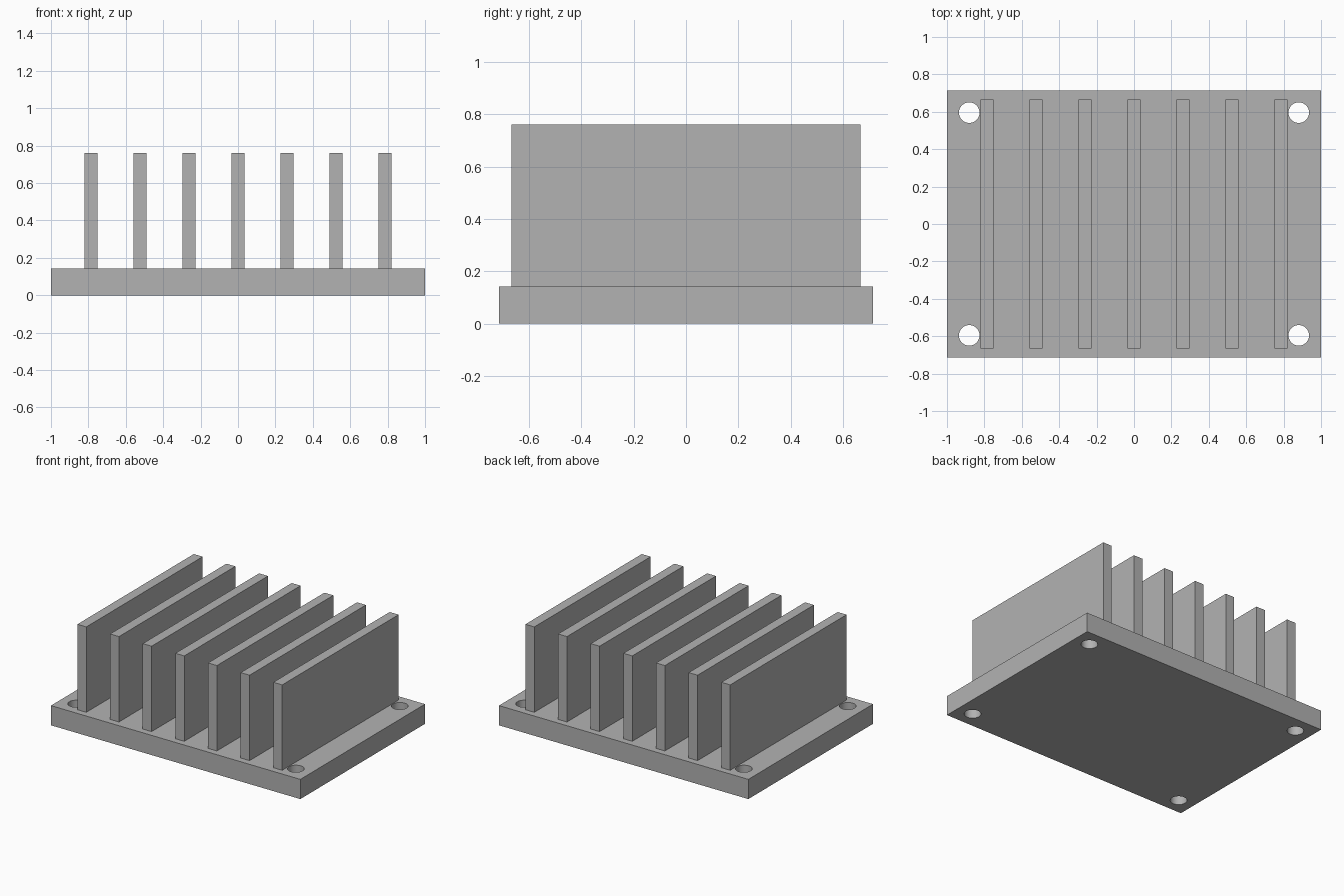
import bpy
import math

if "Cube" in bpy.data.objects:
    bpy.data.objects.remove(bpy.data.objects["Cube"], do_unlink=True)

# Real proportions, scaled so the plate is 2 long
U = 2 / 84
PLATE = (84 * U, 60 * U, 6 * U)
FIN = (3 * U, 56 * U, 26 * U)
FIN_COUNT, FIN_PITCH = 7, 11 * U
HOLE_X, HOLE_Y, HOLE_RADIUS = 37 * U, 25 * U, 0.055

grey = bpy.data.materials.new("aluminium grey")
grey.use_nodes = True
colour = (0.448, 0.448, 0.448, 1)
grey.diffuse_color = colour
grey.node_tree.nodes["Principled BSDF"].inputs["Base Color"].default_value = colour


def box(name, size, x, bottom):
    """Box of the given size, standing at height bottom."""
    bpy.ops.mesh.primitive_cube_add(size=1, location=(x, 0, bottom + size[2] / 2))
    obj = bpy.context.object
    obj.name = name
    obj.scale = size
    bpy.ops.object.transform_apply(location=False, rotation=False, scale=True)
    obj.data.materials.append(grey)
    return obj


# Base plate with four corner mounting holes
plate = box("base_plate", PLATE, 0, 0)
for sx in (-1, 1):
    for sy in (-1, 1):
        bpy.ops.mesh.primitive_cylinder_add(
            vertices=48, radius=HOLE_RADIUS, depth=PLATE[2] * 3,
            location=(sx * HOLE_X, sy * HOLE_Y, PLATE[2] / 2))
        cutter = bpy.context.object
        cutter.name = "hole_cutter"
        cutter.hide_render = True
        cutter.data.materials.append(grey)
        cut = plate.modifiers.new("mounting_hole", 'BOOLEAN')
        cut.operation = 'DIFFERENCE'
        cut.solver = 'EXACT'
        cut.object = cutter
        bpy.context.view_layer.objects.active = plate
        bpy.ops.object.modifier_apply(modifier=cut.name)
        bpy.data.objects.remove(cutter, do_unlink=True)

# Smooth hole walls, sharp rims
bpy.ops.object.select_all(action='DESELECT')
plate.select_set(True)
bpy.context.view_layer.objects.active = plate
bpy.ops.object.shade_smooth_by_angle(angle=math.radians(30))

# Row of cooling fins
for i in range(FIN_COUNT):
    x = (i - (FIN_COUNT - 1) / 2) * FIN_PITCH
    box(f"cooling_fin_{i + 1}", FIN, x, PLATE[2])
